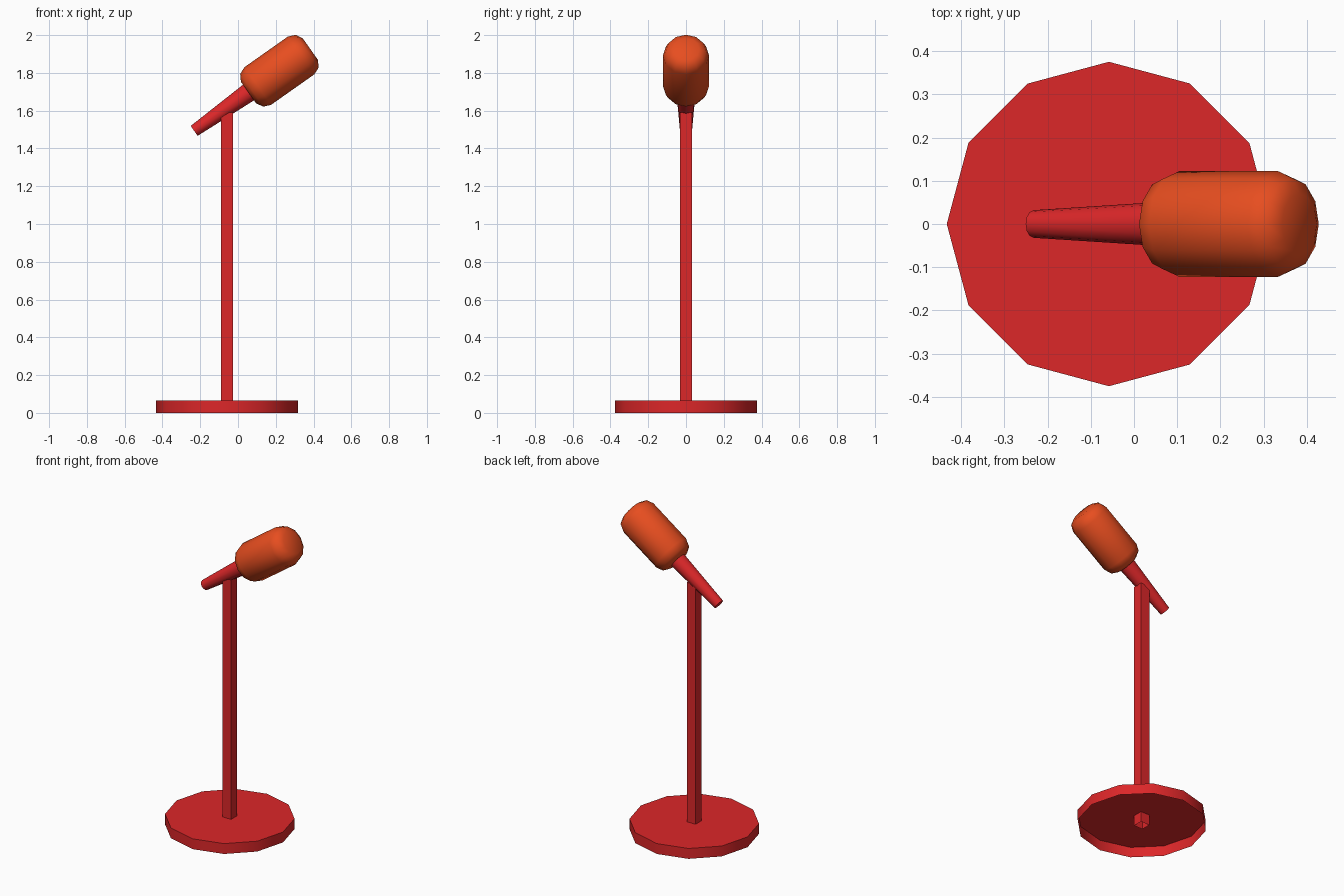
import bpy, bmesh, math
from mathutils import Matrix, Vector

if "Cube" in bpy.data.objects:
    bpy.data.objects.remove(bpy.data.objects["Cube"])

SIDES = 12
STAND_X = -0.058
TILT = math.radians(35.2)


def material(name, color):
    m = bpy.data.materials.new(name)
    m.diffuse_color = color
    m.use_nodes = True
    m.node_tree.nodes["Principled BSDF"].inputs["Base Color"].default_value = m.diffuse_color
    return m


red = material("red", (0.72, 0.02, 0.022, 1))
orange = material("orange", (0.80, 0.075, 0.014, 1))


def lathe(name, profile, sides, mat, matrix, turn=0.0, cap_start=True, smooth=None):
    """Stack of rings from (height, radius) pairs along local z."""
    bm = bmesh.new()
    rings = []
    for h, r in profile:
        angles = [turn + 2 * math.pi * i / sides for i in range(sides)]
        rings.append([bm.verts.new((r * math.cos(a), r * math.sin(a), h)) for a in angles])
    for a, b in zip(rings, rings[1:]):
        for i in range(sides):
            j = (i + 1) % sides
            bm.faces.new((a[i], a[j], b[j], b[i]))
    bm.faces.new(rings[-1])
    if cap_start:
        bm.faces.new(rings[0][::-1])
    me = bpy.data.meshes.new(name)
    bm.to_mesh(me)
    bm.free()
    me.materials.append(mat)
    ob = bpy.data.objects.new(name, me)
    bpy.context.collection.objects.link(ob)
    ob.matrix_world = matrix
    if smooth:
        bpy.ops.object.select_all(action='DESELECT')
        ob.select_set(True)
        bpy.context.view_layer.objects.active = ob
        bpy.ops.object.shade_smooth_by_angle(angle=math.radians(smooth))
    return ob


# Stand: base and square pole, both open underneath
upright = Matrix.Translation((STAND_X, 0, 0))
lathe("base", [(0, 0.375), (0.066, 0.375)], SIDES, red, upright,
      cap_start=False, smooth=40)
lathe("pole", [(0, 0.031 * math.sqrt(2)), (1.59, 0.031 * math.sqrt(2))], 4, red, upright,
      turn=math.pi / 4, cap_start=False)

# Microphone: tapered handle and rounded head on one tilted axis
tilted = Matrix.Translation((-0.232, 0, 1.493)) @ Matrix.Rotation(math.pi / 2 - TILT, 4, 'Y')
lathe("handle", [(0, 0.032), (0.36, 0.051)], SIDES, red, tilted, smooth=40)
lathe("head", [(0.352, 0.07), (0.373, 0.106), (0.412, 0.122),
               (0.692, 0.122), (0.732, 0.106), (0.752, 0.07)],
      SIDES, orange, tilted, smooth=50)
